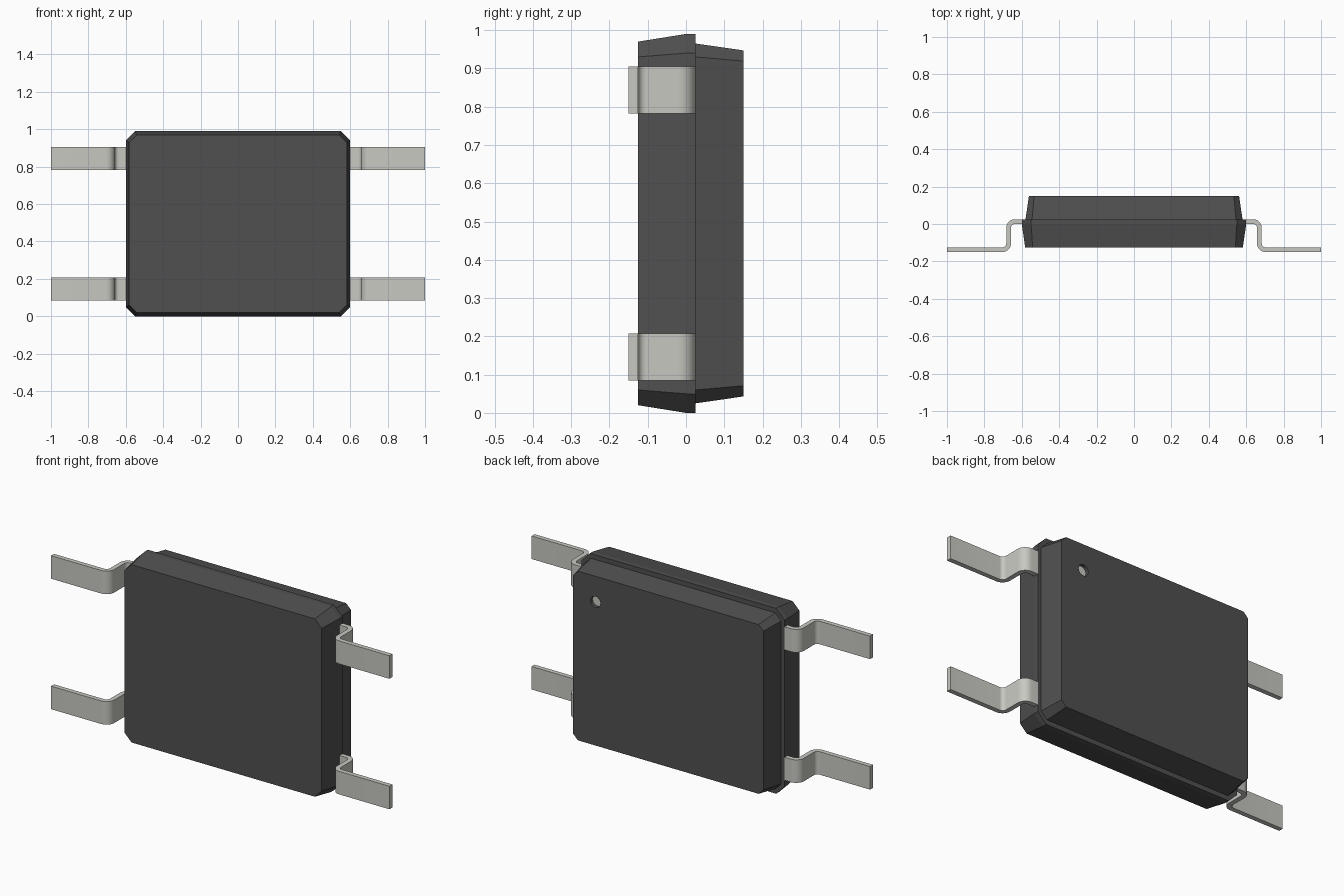
import bpy, bmesh
from math import pi, sin, cos, radians
from mathutils import Matrix

if "Cube" in bpy.data.objects:
    bpy.data.objects.remove(bpy.data.objects["Cube"])

CZ = 0.495  # mid height of the package


def material(name, rgb):
    m = bpy.data.materials.new(name)
    m.diffuse_color = (*rgb, 1)
    m.use_nodes = True
    m.node_tree.nodes["Principled BSDF"].inputs["Base Color"].default_value = m.diffuse_color
    return m


DARK = material("dark_plastic", (0.08, 0.08, 0.08))
METAL = material("tin_metal", (0.58, 0.58, 0.54))


def finish(name, bm, mat):
    bmesh.ops.recalc_face_normals(bm, faces=bm.faces)
    me = bpy.data.meshes.new(name)
    bm.to_mesh(me)
    bm.free()
    me.materials.append(mat)
    ob = bpy.data.objects.new(name, me)
    bpy.context.collection.objects.link(ob)
    return ob


def loft(name, rings, mat):
    """Stack chamfered rectangles (y, half width, half height, chamfer)."""
    bm = bmesh.new()
    loops = []
    for y, hx, hz, c in rings:
        pts = []
        for sx, sz in ((1, 1), (-1, 1), (-1, -1), (1, -1)):
            a, b = (sx * hx, sz * (hz - c)), (sx * (hx - c), sz * hz)
            pts += [a, b] if sx * sz > 0 else [b, a]
        loops.append([bm.verts.new((x, y, CZ + z)) for x, z in pts])
    for lo, hi in zip(loops, loops[1:]):
        for i in range(8):
            j = (i + 1) % 8
            bm.faces.new((lo[i], lo[j], hi[j], hi[i]))
    bm.faces.new(loops[0])
    bm.faces.new(loops[-1])
    return finish(name, bm, mat)


def cylinder(name, x, y0, y1, z, r, mat):
    bm = bmesh.new()
    m = Matrix.Translation((x, (y0 + y1) / 2, z)) @ Matrix.Rotation(pi / 2, 4, 'X')
    bmesh.ops.create_cone(bm, cap_ends=True, segments=32, radius1=r, radius2=r,
                          depth=y1 - y0, matrix=m)
    return finish(name, bm, mat)


def lead(name, side, z0, z1):
    """Gull-wing lead: S-shaped strip outline extruded along z."""
    t, r, xv, top, foot, n = 0.0125, 0.033, 0.6705, 0.0125, -0.1375, 8
    path = [(0.6, top, 0, 1)]  # x, y, normal x, normal y
    for i in range(n + 1):
        a = pi / 2 * (1 - i / n)
        path.append((xv - r + r * cos(a), top - r + r * sin(a), cos(a), sin(a)))
    for i in range(n + 1):
        a = pi + pi / 2 * i / n
        path.append((xv + r + r * cos(a), foot + r + r * sin(a), -cos(a), -sin(a)))
    path.append((1.0, foot, 0, 1))
    bm = bmesh.new()
    rows = [[bm.verts.new((side * (x + s * t * nx), y + s * t * ny, z))
             for s, z in ((1, z0), (1, z1), (-1, z1), (-1, z0))]
            for x, y, nx, ny in path]
    for a, b in zip(rows, rows[1:]):
        for i in range(4):
            j = (i + 1) % 4
            bm.faces.new((a[i], a[j], b[j], b[i]))
    bm.faces.new(rows[0])
    bm.faces.new(rows[-1])
    ob = finish(name, bm, METAL)
    ob.data.shade_smooth()
    ob.data.set_sharp_from_angle(angle=radians(30))


# Package body halves
loft("front_body", [(-0.125, 0.582, 0.475, 0.04), (0, 0.6, 0.495, 0.05),
                    (0.025, 0.6, 0.495, 0.05)], DARK)
back = loft("back_body", [(0.025, 0.58, 0.47, 0.035), (0.15, 0.562, 0.452, 0.028)], DARK)

# Recessed pin marker on the back face
cutter = cylinder("marker_cutter", 0.43, 0.13, 0.17, 0.81, 0.029, DARK)
mod = back.modifiers.new("marker_recess", 'BOOLEAN')
mod.operation, mod.solver, mod.object = 'DIFFERENCE', 'EXACT', cutter
bpy.context.view_layer.objects.active = back
bpy.ops.object.modifier_apply(modifier=mod.name)
bpy.data.objects.remove(cutter)
cylinder("marker_dot", 0.43, 0.12, 0.132, 0.81, 0.029, METAL)

# Four leads
for side, sn in ((-1, "left"), (1, "right")):
    for z0, zn in ((0.085, "lower"), (0.782, "upper")):
        lead(f"{sn}_{zn}_lead", side, z0, z0 + 0.123)
